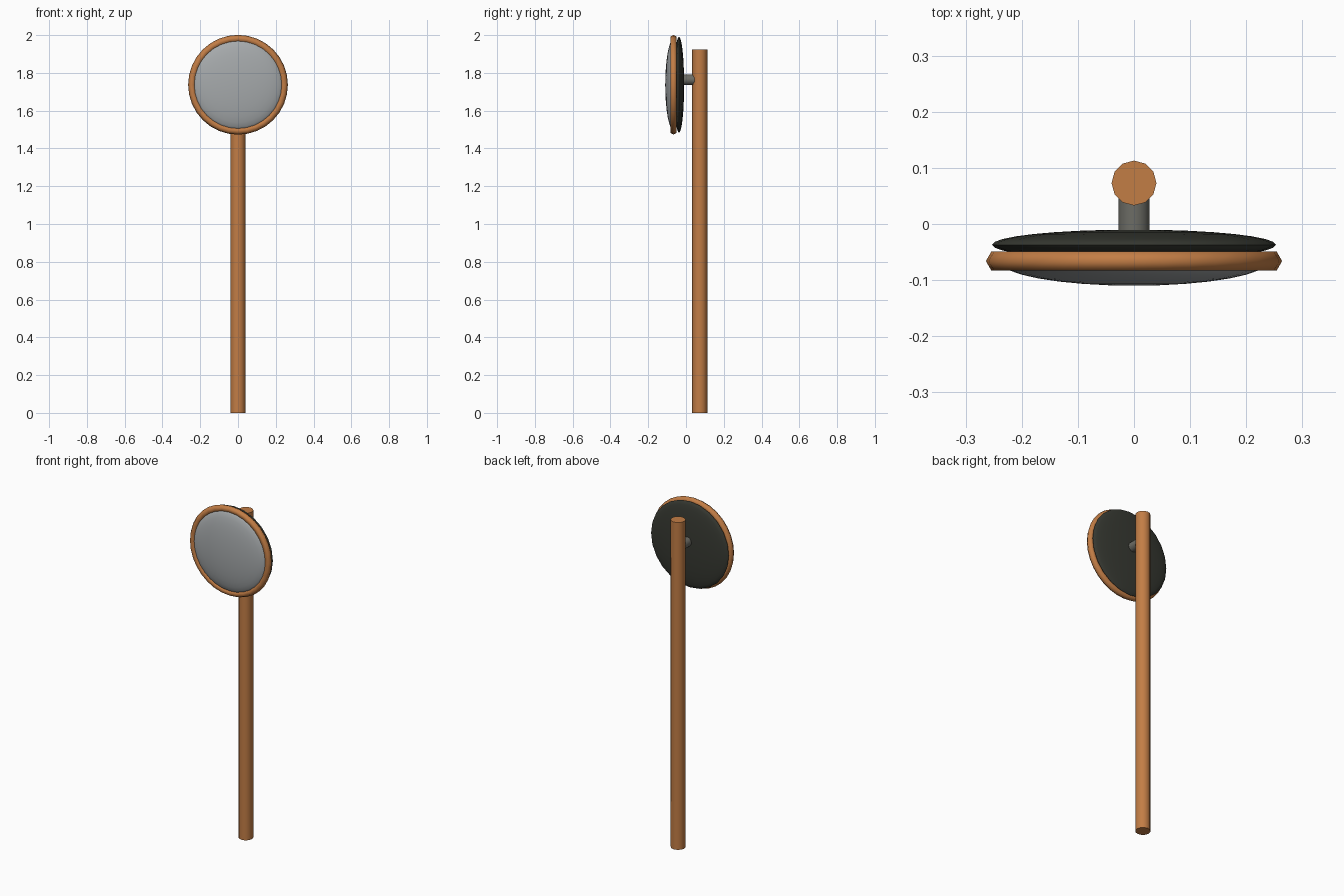
import bpy
import math
from mathutils import Matrix

cube = bpy.data.objects.get("Cube")
if cube:
    bpy.data.objects.remove(cube, do_unlink=True)

HEAD_Z = 1.737


def material(name, rgb):
    mat = bpy.data.materials.new(name)
    mat.use_nodes = True
    mat.diffuse_color = (*rgb, 1)
    mat.node_tree.nodes["Principled BSDF"].inputs["Base Color"].default_value = (*rgb, 1)
    return mat


orange = material("orange_brown", (0.54, 0.205, 0.06))
silver = material("mirror_grey", (0.38, 0.40, 0.41))
black = material("dark_grey", (0.038, 0.041, 0.032))
steel = material("bracket_grey", (0.15, 0.15, 0.13))


def finish(name, mat, angle=35):
    obj = bpy.context.object
    obj.name = name
    obj.data.materials.append(mat)
    bpy.ops.object.transform_apply(location=True, rotation=True, scale=True)
    bpy.ops.object.shade_smooth_by_angle(angle=math.radians(angle))
    return obj


def disc(name, mat, radius, half_depth, y, segments):
    """Flattened ball whose poles face front and back."""
    bpy.ops.mesh.primitive_uv_sphere_add(segments=segments, ring_count=16, radius=1)
    obj = bpy.context.object
    obj.data.transform(Matrix.Rotation(math.pi / 2, 4, "X"))
    obj.scale = (radius, half_depth, radius)
    obj.location = (0, y, HEAD_Z)
    return finish(name, mat)


# Upright post
bpy.ops.mesh.primitive_cylinder_add(vertices=12, radius=0.04, depth=1.925,
                                    location=(0, 0.073, 0.9625))
finish("post", orange)

# Short arm joining the post to the back shell
bpy.ops.mesh.primitive_cylinder_add(vertices=16, radius=0.028, depth=0.085,
                                    location=(0, 0.015, 1.763),
                                    rotation=(math.pi / 2, 0, 0))
finish("bracket", steel)

# Convex mirror and the shell behind it
disc("mirror", silver, 0.24, 0.044, -0.066, 32)
disc("back_shell", black, 0.253, 0.027, -0.037, 24)

# Hexagonal-section rim
bpy.ops.mesh.primitive_torus_add(major_segments=32, minor_segments=6,
                                 major_radius=0.2445, minor_radius=0.0195,
                                 location=(0, -0.066, HEAD_Z),
                                 rotation=(math.pi / 2, 0, 0))
finish("rim", orange, 65)
